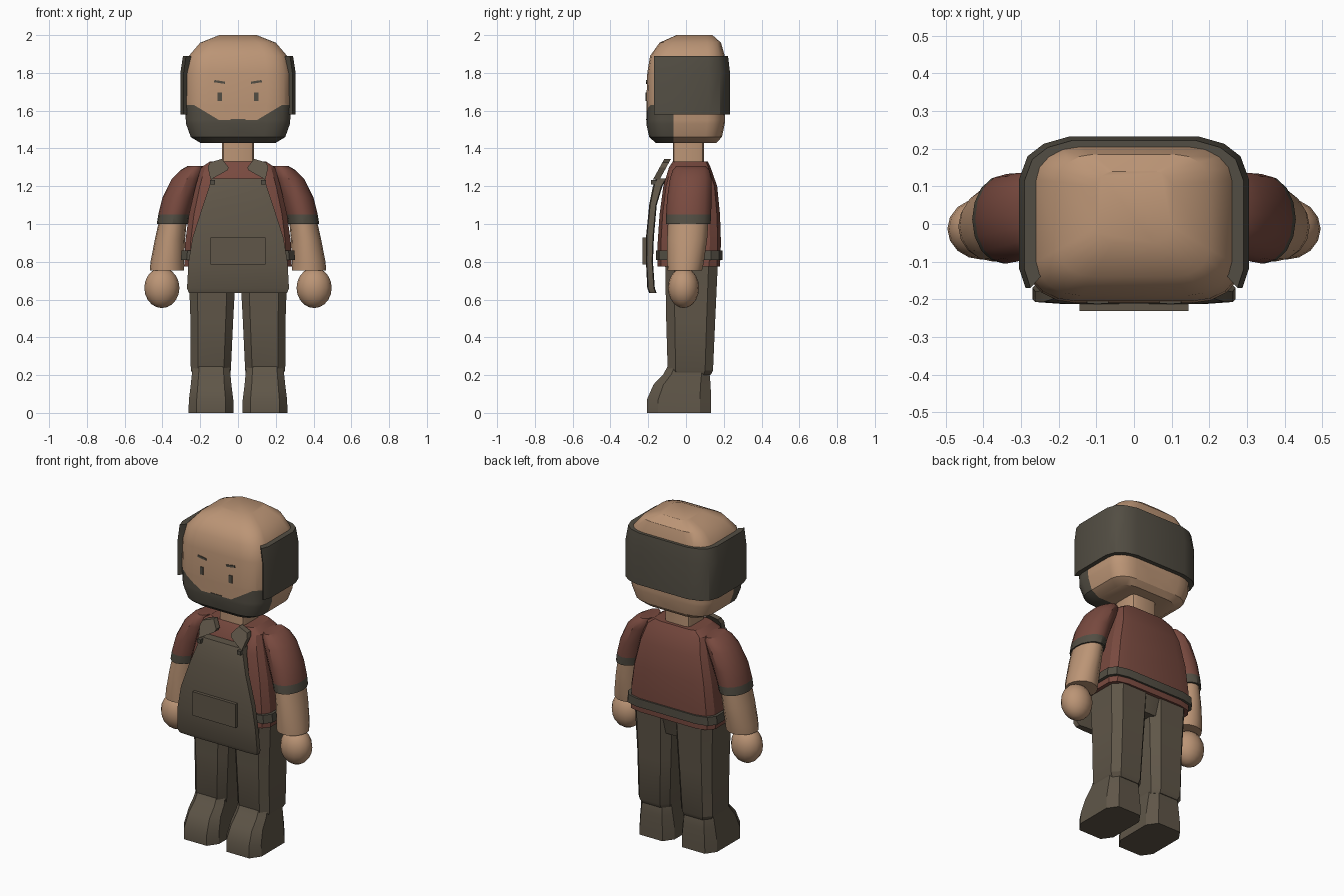
import bpy, bmesh, math
from mathutils import Vector, Matrix

cube = bpy.data.objects.get("Cube")
if cube:
    bpy.data.objects.remove(cube, do_unlink=True)


def material(name, rgb):
    m = bpy.data.materials.new(name)
    m.use_nodes = True
    m.diffuse_color = (*rgb, 1)
    m.node_tree.nodes["Principled BSDF"].inputs["Base Color"].default_value = (*rgb, 1)
    return m


SKIN = material("skin", (0.50, 0.30, 0.18))
SHIRT = material("brick_red", (0.19, 0.068, 0.05))
CLOTH = material("brown_grey", (0.115, 0.093, 0.065))
DARK = material("dark_grey", (0.085, 0.075, 0.056))
parts = []


def finish(name, bm, mats, rule=None):
    """Turn a bmesh into an object, colouring faces by the rule."""
    bmesh.ops.remove_doubles(bm, verts=bm.verts, dist=0.0005)
    bmesh.ops.recalc_face_normals(bm, faces=bm.faces)
    if rule:
        for f in bm.faces:
            f.material_index = int(rule(f.calc_center_median()))
    me = bpy.data.meshes.new(name)
    bm.to_mesh(me)
    bm.free()
    for m in mats:
        me.materials.append(m)
    ob = bpy.data.objects.new(name, me)
    bpy.context.collection.objects.link(ob)
    parts.append(ob)
    return ob


def loft(rings, corner=0.3, seg=1, side=1):
    """Skin rounded rectangles (z, x0, x1, y0, y1), from bottom to top."""
    bm = bmesh.new()
    loops = []
    for z, x0, x1, y0, y1 in rings:
        cx, cy, hx, hy = (x0 + x1) / 2, (y0 + y1) / 2, (x1 - x0) / 2, (y1 - y0) / 2
        loop = []
        for q, (sx, sy) in enumerate([(1, 1), (-1, 1), (-1, -1), (1, -1)]):
            for i in range(seg + 1):
                a = (q + i / seg) * math.pi / 2
                x = cx + hx * (sx * (1 - corner) + corner * math.cos(a))
                y = cy + hy * (sy * (1 - corner) + corner * math.sin(a))
                loop.append(bm.verts.new((side * x, y, z)))
        loops.append(loop)
    n = len(loops[0])
    for a, b in zip(loops, loops[1:]):
        for i in range(n):
            bm.faces.new((a[i], a[(i + 1) % n], b[(i + 1) % n], b[i]))
    bm.faces.new(loops[0])
    bm.faces.new(loops[-1])
    return bm


def centred(rows):
    return [(z, -hx, hx, y0, y1) for z, hx, y0, y1 in rows]


def box(name, centre, size, mat, turn=0):
    bm = bmesh.new()
    bmesh.ops.create_cube(bm, size=1)
    bmesh.ops.scale(bm, vec=size, verts=bm.verts)
    bmesh.ops.rotate(bm, matrix=Matrix.Rotation(turn, 3, 'Y'), verts=bm.verts)
    bmesh.ops.translate(bm, vec=centre, verts=bm.verts)
    return finish(name, bm, [mat])


# Head, with the beard outline cut into its front
head = loft(centred([
    (1.43, 0.20, -0.16, 0.16), (1.46, 0.25, -0.195, 0.19), (1.53, 0.275, -0.21, 0.205),
    (1.64, 0.283, -0.21, 0.21), (1.80, 0.28, -0.205, 0.21), (1.89, 0.26, -0.19, 0.205),
    (1.96, 0.20, -0.14, 0.185), (2.0, 0.10, -0.05, 0.14)]), 0.45, 4)
cuts = [((0, -0.065, 0), (0, 1, 0)), ((0, 0, 1.55), (0, 0, 1)), ((0, 0, 1.63), (0, 0, 1)),
        ((0.1, 0, 1.55), (-0.6, 0, 1)), ((-0.1, 0, 1.55), (0.6, 0, 1))]
for co, no in cuts:
    faces = [f for f in head.faces if f.calc_center_median().z < 1.8]
    geom = list({e for f in faces for e in f.edges} | {v for f in faces for v in f.verts}) + faces
    bmesh.ops.bisect_plane(head, geom=geom, plane_co=co, plane_no=Vector(no).normalized())
finish("head", head, [SKIN, DARK], lambda c: c.y < -0.065 and
       c.z < min(1.63, max(1.55, 1.55 + 0.6 * (abs(c.x) - 0.1))))
finish("neck", loft(centred([(1.28, 0.085, -0.07, 0.095), (1.46, 0.085, -0.07, 0.095)]), 0.3, 2), [SKIN])

# Painted face
box("mouth", (0, -0.21, 1.553), (0.08, 0.006, 0.006), DARK)
for s in (-1, 1):
    box("eye", (s * 0.097, -0.209, 1.673), (0.022, 0.009, 0.046), DARK)
    box("eyebrow", (s * 0.097, -0.207, 1.752), (0.058, 0.009, 0.012), DARK, -s * 0.15)

# Band round the sides and back of the head
half = [(0.288, -0.17), (0.305, -0.12), (0.305, 0.12), (0.283, 0.18), (0.24, 0.213), (0.17, 0.233)]
path = half + [(-x, y) for x, y in reversed(half)]
bm = bmesh.new()
rows = []
for z, k in ((1.58, 1), (1.80, 1), (1.89, 0.955)):
    outer = [bm.verts.new((x * k, y * (k if y > 0 else 1), z)) for x, y in path]
    inner = [bm.verts.new((x * k * 0.89, y * (k * 0.89 if y > 0 else 0.8), z)) for x, y in path]
    rows.append(outer + inner[::-1])
count = len(rows[0])
for a, b in zip(rows, rows[1:]):
    for i in range(count):
        bm.faces.new((a[i], a[(i + 1) % count], b[(i + 1) % count], b[i]))
for row in (rows[0], rows[-1]):
    for i in range(len(path) - 1):
        bm.faces.new((row[i], row[i + 1], row[count - 2 - i], row[count - 1 - i]))
finish("head_band", bm, [DARK])

# Shirt body with a raised hem stripe
finish("shirt", loft(centred([
    (0.775, 0.285, -0.15, 0.18), (0.90, 0.28, -0.15, 0.185), (1.05, 0.26, -0.14, 0.18),
    (1.20, 0.225, -0.12, 0.165), (1.30, 0.195, -0.09, 0.13), (1.33, 0.15, -0.07, 0.115)]), 0.35, 2), [SHIRT])
finish("hem_stripe", loft(centred([
    (0.81, 0.303, -0.16, 0.193), (0.86, 0.298, -0.16, 0.193)]), 0.35, 2), [DARK])

# Hips
finish("hips", loft(centred([(0.67, 0.19, -0.08, 0.14), (0.80, 0.25, -0.10, 0.165)])), [CLOTH])

# Apron, pocket
finish("apron", loft(centred([
    (0.635, 0.26, -0.195, -0.155), (0.66, 0.27, -0.205, -0.165), (0.80, 0.262, -0.212, -0.175),
    (0.93, 0.24, -0.212, -0.17), (1.10, 0.185, -0.195, -0.155), (1.20, 0.152, -0.175, -0.125),
    (1.24, 0.14, -0.16, -0.10)]), 0.25, 1), [CLOTH])
box("pocket", (0, -0.215, 0.857), (0.29, 0.032, 0.145), CLOTH)

for s in (-1, 1):
    # Shoulder strap tabs and buttons, leaning back over the chest
    bm = bmesh.new()
    outline = [(0.145, 1.235), (0.16, 1.30), (0.15, 1.325), (0.085, 1.345), (0.05, 1.30), (0.055, 1.285)]
    front = [bm.verts.new((s * x, -0.175 + 0.55 * (z - 1.235), z)) for x, z in outline]
    face = bm.faces.new(front)
    out = bmesh.ops.extrude_face_region(bm, geom=[face])
    bmesh.ops.translate(bm, vec=(0, 0.035, 0), verts=[v for v in out["geom"] if isinstance(v, bmesh.types.BMVert)])
    bm.faces.new(front) if not face.is_valid else None
    finish("strap", bm, [CLOTH])
    box("button", (s * 0.135, -0.172, 1.222), (0.024, 0.024, 0.024), DARK)

    # Sleeve with a dark cuff
    finish("sleeve", loft([
        (1.00, 0.265, 0.43, -0.105, 0.13), (1.05, 0.255, 0.422, -0.105, 0.133),
        (1.14, 0.225, 0.40, -0.10, 0.135), (1.24, 0.19, 0.35, -0.085, 0.135),
        (1.285, 0.175, 0.305, -0.07, 0.125), (1.308, 0.18, 0.265, -0.05, 0.105)],
        1, 4, s), [SHIRT, DARK], lambda c: c.z < 1.05)

    # Forearm and rounded hand
    finish("forearm", loft([
        (0.755, 0.285, 0.467, -0.098, 0.085), (0.80, 0.285, 0.463, -0.10, 0.095),
        (0.92, 0.28, 0.44, -0.10, 0.112), (1.03, 0.27, 0.415, -0.095, 0.12)], 1, 4, s), [SKIN])
    bm = bmesh.new()
    bmesh.ops.create_uvsphere(bm, u_segments=16, v_segments=10, radius=1)
    bmesh.ops.scale(bm, vec=(0.093, 0.082, 0.107), verts=bm.verts)
    bmesh.ops.translate(bm, vec=(s * 0.403, -0.013, 0.662), verts=bm.verts)
    finish("hand", bm, [SKIN])

    # Trouser leg
    finish("trouser_leg", loft([
        (0.20, 0.045, 0.235, -0.085, 0.13), (0.225, 0.038, 0.25, -0.097, 0.143),
        (0.50, 0.025, 0.252, -0.105, 0.155), (0.78, 0.01, 0.262, -0.11, 0.168)], 0.35, 1, s), [CLOTH])

    # Boot with a sloping toe
    finish("boot", loft([
        (0, 0.025, 0.262, -0.207, 0.133), (0.07, 0.025, 0.26, -0.207, 0.133),
        (0.15, 0.035, 0.25, -0.172, 0.13), (0.205, 0.04, 0.244, -0.12, 0.125),
        (0.25, 0.045, 0.24, -0.095, 0.11)], 0.35, 1, s), [CLOTH])

# Smooth shading with crisp edges kept
bpy.ops.object.select_all(action='DESELECT')
for ob in parts:
    ob.select_set(True)
bpy.context.view_layer.objects.active = parts[0]
bpy.ops.object.shade_smooth_by_angle(angle=math.radians(32))
